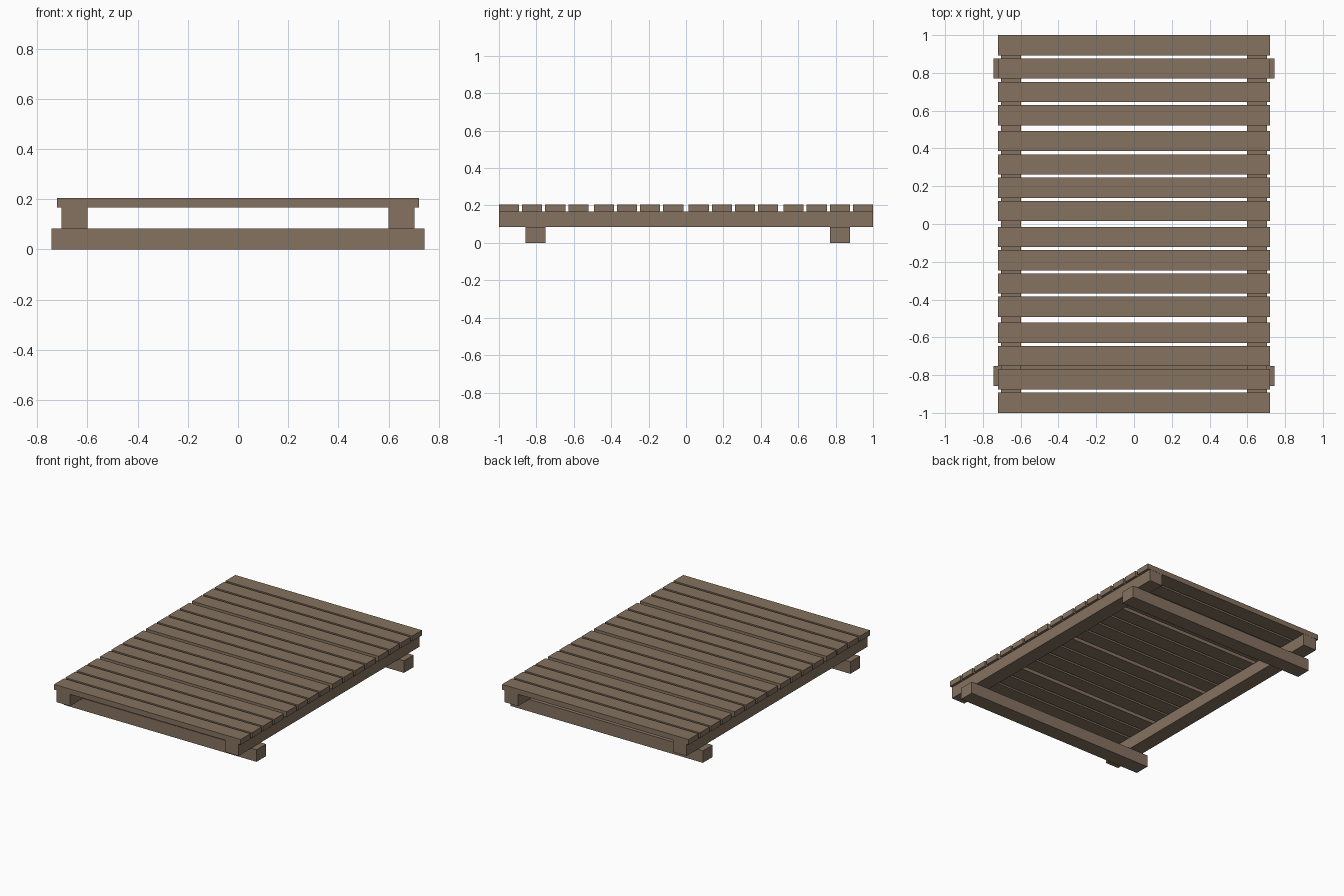
import bpy

if "Cube" in bpy.data.objects:
    bpy.data.objects.remove(bpy.data.objects["Cube"])

# Weathered wood, one flat colour
wood = bpy.data.materials.new("weathered wood")
wood.diffuse_color = (0.235, 0.168, 0.115, 1)
wood.use_nodes = True
wood.node_tree.nodes["Principled BSDF"].inputs["Base Color"].default_value = wood.diffuse_color


def board(name, x, y, z):
    """Box spanning the given (min, max) ranges."""
    bpy.ops.mesh.primitive_cube_add(size=1, location=[(a + b) / 2 for a, b in (x, y, z)])
    ob = bpy.context.object
    ob.name = name
    ob.scale = [b - a for a, b in (x, y, z)]
    bpy.ops.object.transform_apply(location=False, rotation=False, scale=True)
    ob.data.materials.append(wood)
    return ob


# Two cross beams on the ground
for name, y in (("front_beam", -0.805), ("back_beam", 0.823)):
    board(name, (-0.744, 0.744), (y - 0.053, y + 0.053), (0, 0.084))

# Two long side rails
for name, x in (("left_rail", -0.651), ("right_rail", 0.651)):
    board(name, (x - 0.052, x + 0.052), (-0.999, 0.999), (0.084, 0.167))

# Deck slats: four groups of four, slightly wider gap between groups
WIDTH, PITCH, GROUP_PITCH = 0.1075, 0.1235, 0.5073
for g in range(4):
    for i in range(4):
        top = 1 - g * GROUP_PITCH - i * PITCH
        board(f"slat_{g * 4 + i + 1}", (-0.721, 0.721), (top - WIDTH, top), (0.167, 0.204))
